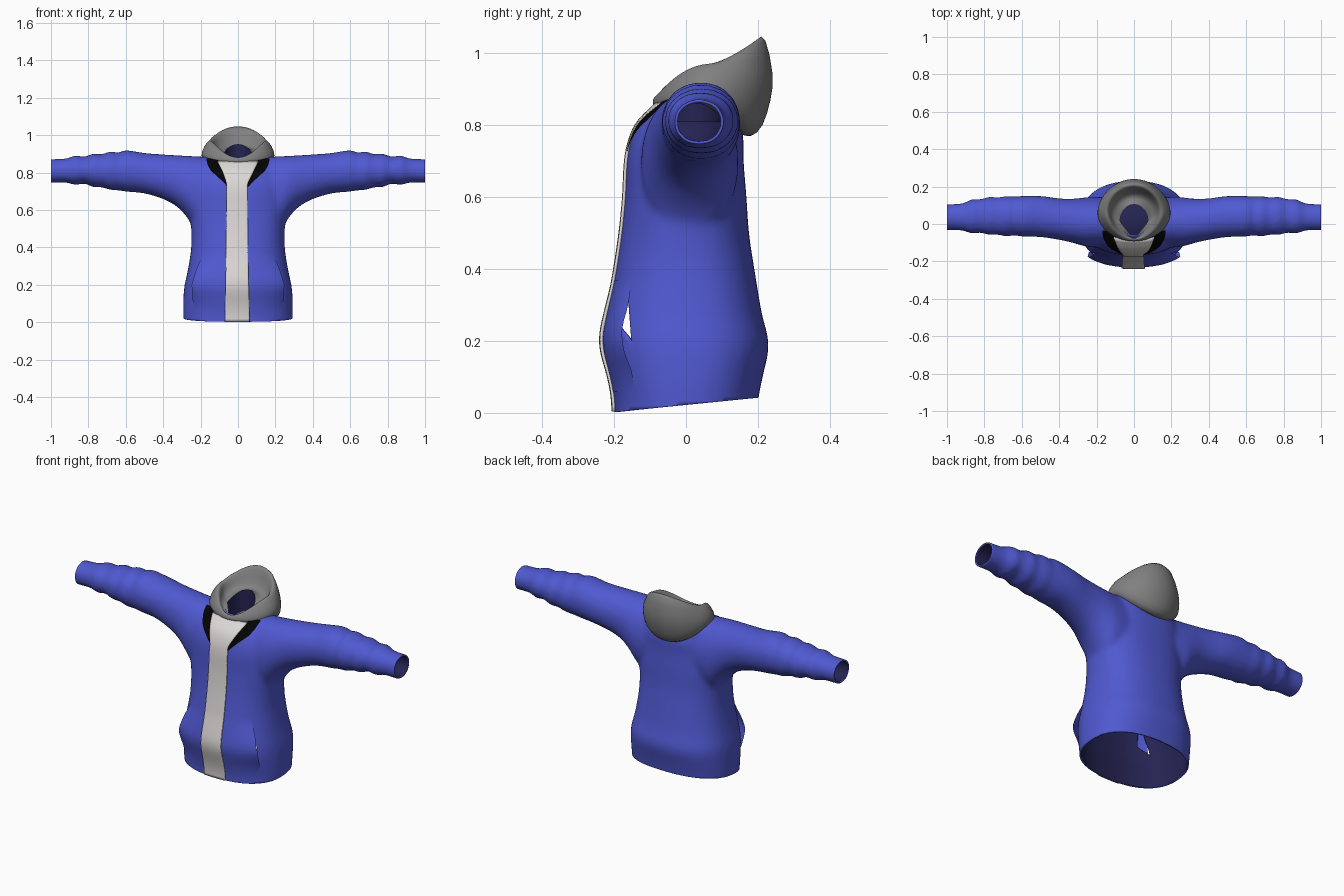
import bpy, bmesh, math
from mathutils import Vector
from mathutils.bvhtree import BVHTree

if "Cube" in bpy.data.objects:
    bpy.data.objects.remove(bpy.data.objects["Cube"])


def make_material(name, color):
    mat = bpy.data.materials.new(name)
    mat.use_nodes = True
    rgba = (*color, 1)
    mat.diffuse_color = rgba
    shader = next(n for n in mat.node_tree.nodes if n.type == "BSDF_PRINCIPLED")
    shader.inputs["Base Color"].default_value = rgba
    shader.inputs["Roughness"].default_value = 0.9
    return mat


blue = make_material("blue fabric", (0.08, 0.10, 0.64))
navy = make_material("dark navy lining", (0.018, 0.017, 0.085))
grey = make_material("grey fabric", (0.22, 0.215, 0.22))
pale = make_material("pale strip", (0.72, 0.69, 0.68))
black = make_material("black trim", (0.001, 0.001, 0.001))


def add_object(name, bm, *mats):
    mesh = bpy.data.meshes.new(name)
    bm.to_mesh(mesh)
    bm.free()
    mesh.materials.clear()
    for mat in mats:
        mesh.materials.append(mat)
    for poly in mesh.polygons:
        poly.use_smooth = True
        poly.material_index = 0
    obj = bpy.data.objects.new(name, mesh)
    bpy.context.collection.objects.link(obj)
    return obj


def thicken(obj, thickness, inner_slot=0):
    shell = obj.modifiers.new("thickness", "SOLIDIFY")
    shell.thickness = thickness
    shell.offset = -1
    shell.material_offset = inner_slot


def sample(table, t):
    """Interpolate the rows of a table whose first column is the position."""
    for low, high in zip(table, table[1:]):
        if t <= high[0]:
            f = max(0, (t - low[0]) / (high[0] - low[0]))
            return [a + (b - a) * f for a, b in zip(low, high)]
    return list(table[-1])


def smooth_rows(rows, steps=4):
    """Run a smooth curve through the rows."""
    padded = [rows[0], *rows, rows[-1]]
    for quad in zip(padded, padded[1:], padded[2:], padded[3:]):
        for k in range(steps):
            t = k / steps
            yield [q + t * (r - p + t * (2 * p - 5 * q + 4 * r - s
                                         + t * (3 * (q - r) + s - p))) / 2
                   for p, q, r, s in zip(*quad)]
    yield rows[-1]


def loft(bm, rings, start_cap=False, end_cap=False):
    loops = [[bm.verts.new(p) for p in ring] for ring in rings]
    count = len(loops[0])
    for lower, upper in zip(loops, loops[1:]):
        for i in range(count):
            j = (i + 1) % count
            bm.faces.new((lower[i], lower[j], upper[j], upper[i]))
    if start_cap:
        bm.faces.new(loops[0][::-1])
    if end_cap:
        bm.faces.new(loops[-1])
    bmesh.ops.recalc_face_normals(bm, faces=bm.faces)


def oval(segments, power):
    for i in range(segments):
        a = math.tau * i / segments
        c, s = math.cos(a), math.sin(a)
        yield (math.copysign(abs(c) ** (2 / power), c),
               math.copysign(abs(s) ** (2 / power), s))


# Torso sections: height, half width, front, back
TORSO = [(-.05, .287, -.2, .2), (.03, .292, -.2, .2), (.1, .293, -.211, .213),
         (.19, .287, -.226, .23), (.28, .268, -.215, .21), (.4, .25, -.195, .19),
         (.5, .25, -.18, .175), (.6, .26, -.17, .168), (.7, .26, -.165, .16),
         (.76, .25, -.153, .16), (.81, .23, -.13, .15), (.85, .2, -.09, .14),
         (.89, .15, -.05, .12)]
# Sleeve sections: distance out, underside, top, front, back
SLEEVE = [(.1, .5, .88, -.12, .14), (.22, .5, .887, -.125, .145),
          (.28, .57, .89, -.115, .14), (.33, .62, .893, -.1, .135),
          (.4, .658, .897, -.085, .137), (.5, .688, .905, -.07, .15),
          (.6, .698, .92, -.067, .15), (.64, .705, .905, -.06, .147),
          (.68, .706, .914, -.067, .15), (.73, .722, .897, -.057, .142),
          (.77, .72, .903, -.06, .146), (.82, .741, .885, -.047, .133),
          (.87, .733, .892, -.052, .132), (.92, .746, .875, -.035, .11),
          (1.03, .744, .871, -.033, .105)]


def torso_ring(row, scale=1):
    z, width, front, back = row
    return [(scale * width * c, (front + back + scale * (back - front) * s) / 2, z)
            for c, s in oval(64, 2.4)]


def sleeve_ring(row, side):
    x, low, high, front, back = row
    return [(side * x, (front + back + (back - front) * c) / 2,
             (low + high + (high - low) * s) / 2) for c, s in oval(40, 2.1)]


# Fuse torso and sleeves into one soft skin
bm = bmesh.new()
loft(bm, [torso_ring(row) for row in smooth_rows(TORSO)], True, True)
for side in (-1, 1):
    loft(bm, [sleeve_ring(row, side) for row in smooth_rows(SLEEVE)], True, True)
blank = add_object("jacket_blank", bm, blue)
remesh = blank.modifiers.new("fuse", "REMESH")
remesh.mode = "VOXEL"
remesh.voxel_size = 0.013
soften = blank.modifiers.new("soften", "SMOOTH")
soften.factor = 0.5
soften.iterations = 8
graph = bpy.context.evaluated_depsgraph_get()
skin = bpy.data.meshes.new_from_object(blank.evaluated_get(graph))
bpy.data.objects.remove(blank)
bm = bmesh.new()
bm.from_mesh(skin)
bpy.data.meshes.remove(skin)


def cut(faces, point, normal, clear=False):
    parts = set(faces)
    for face in faces:
        parts.update(face.edges)
        parts.update(face.verts)
    bmesh.ops.bisect_plane(bm, geom=list(parts), plane_co=point,
                           plane_no=normal, clear_outer=clear)


def remove_faces(rule):
    bmesh.ops.delete(bm, geom=[f for f in bm.faces if rule(f.calc_center_median())],
                     context="FACES")


# Open the hem, the cuffs and the neck
cut(bm.faces[:], (0, 0, .022), (0, .1, -1), True)
for side in (-1, 1):
    cut(bm.faces[:], (side, 0, 0), (side, 0, 0), True)
surface = BVHTree.FromBMesh(bm)
remove_faces(lambda p: p.z > .8 and (p.x / .1) ** 2 + ((p.y - .03) / .09) ** 2 < 1)

# Hand openings that run behind the pocket
corners = [Vector((0, -.165, .37)), Vector((0, -.186, .24)), Vector((0, -.152, .2))]
walls = [(a, (b - a).cross(Vector((1, 0, 0))))
         for a, b in zip(corners, corners[1:] + corners[:1])]
middle = sum(corners, Vector()) / 3
for point, normal in walls:
    centres = [(f, f.calc_center_median()) for f in bm.faces]
    cut([f for f, p in centres if p.y < -.1 and .15 < p.z < .42], point, normal)
remove_faces(lambda p: all((p - a).dot(n) * (middle - a).dot(n) > 0 for a, n in walls))
thicken(add_object("jacket_body", bm, blue, navy), .008, 1)

# Dark lining inside the chest
bm = bmesh.new()
loft(bm, [torso_ring(row, .9) for row in TORSO if .39 < row[0] < .82], end_cap=True)
add_object("chest_lining", bm, navy)


def front_of(x, z):
    hit = surface.ray_cast(Vector((x, -1, z)), Vector((0, 1, 0)))[0]
    return (hit or surface.find_nearest(Vector((x, -.1, z)))[0]).y


def drape(name, table, mat, lift, gape=lambda z: 0, columns=16, rows=40):
    """Lay a thin panel over the front; rows are height, left, right."""
    bm = bmesh.new()
    grid = []
    for r in range(rows + 1):
        t = table[0][0] + (table[-1][0] - table[0][0]) * r / rows
        z, start, end = sample(table, t)
        xs = [start + (end - start) * c / columns for c in range(columns + 1)]
        grid.append([bm.verts.new((x, front_of(x * (1 - gape(z)), z) - lift(z), z))
                     for x in xs])
    for low, high in zip(grid, grid[1:]):
        for c in range(columns):
            bm.faces.new((low[c], low[c + 1], high[c + 1], high[c]))
    return add_object(name, bm, mat)


def bulge(z):
    return max(0, math.cos((z - .22) * 10)) ** 2 if abs(z - .22) < .157 else 0


# Front pocket, gaping at the hand openings
edges = [(.06, .225), (.12, .243), (.2, .248), (.28, .224), (.37, .185)]
drape("front_pocket", [(z, -w, w) for z, w in edges], blue,
      lambda z: .001 + .006 * bulge(z), lambda z: .15 * bulge(z), columns=40)

# Centre strip and the dark collar trims
strip = drape("centre_strip", [(.004, -.07, .062), (.3, -.065, .055), (.74, -.06, .05),
                               (.8, -.08, .08), (.862, -.11, .11)], pale,
              lambda z: .008 + .009 * bulge(z), rows=60)
thicken(strip, .009)
trim = [(.725, .05, .056), (.76, .055, .09), (.81, .085, .145),
        (.84, .1, .162), (.875, .11, .17)]
drape("left_collar_trim", trim, black, lambda z: .005)
drape("right_collar_trim", [(z, -b, -a) for z, a, b in trim], black, lambda z: .005)

# Hood rings: half width, front, back, front height, side height, back height, pinch
HOOD = [(.15, -.07, .15, .85, .86, .775, 0), (.185, -.085, .18, .85, .865, .763, 0),
        (.199, -.092, .215, .855, .89, .79, 0), (.19, -.094, .237, .866, .925, .87, 0),
        (.172, -.09, .247, .875, .955, .935, 0), (.15, -.083, .22, .882, .976, 1.058, 0),
        (.135, -.077, .2, .88, .965, 1.045, .1), (.125, -.075, .17, .873, .925, .945, .2),
        (.105, -.075, .135, .866, .905, .93, .4), (.075, -.075, .104, .862, .9, .952, .75)]


def hood_ring(row):
    width, front, back, z_front, z_side, z_back, pinch = row
    points = []
    for c, s in oval(40, 2):
        end, power = (z_back, 1.4) if s > 0 else (z_front, 2)
        points.append((width * c * (1 - pinch * max(0, -s)),
                       (front + back + (back - front) * s) / 2,
                       z_side + (end - z_side) * abs(s) ** power))
    return points


def soft_loft(name, rows, mat):
    bm = bmesh.new()
    loft(bm, [hood_ring(row) for row in rows])
    obj = add_object(name, bm, mat)
    smooth = obj.modifiers.new("smooth", "SUBSURF")
    smooth.levels = smooth.render_levels = 1


soft_loft("hood", HOOD, grey)
soft_loft("neck_lining", [HOOD[-1], (.08, -.078, .106, .8, .8, .8, .6)], navy)
